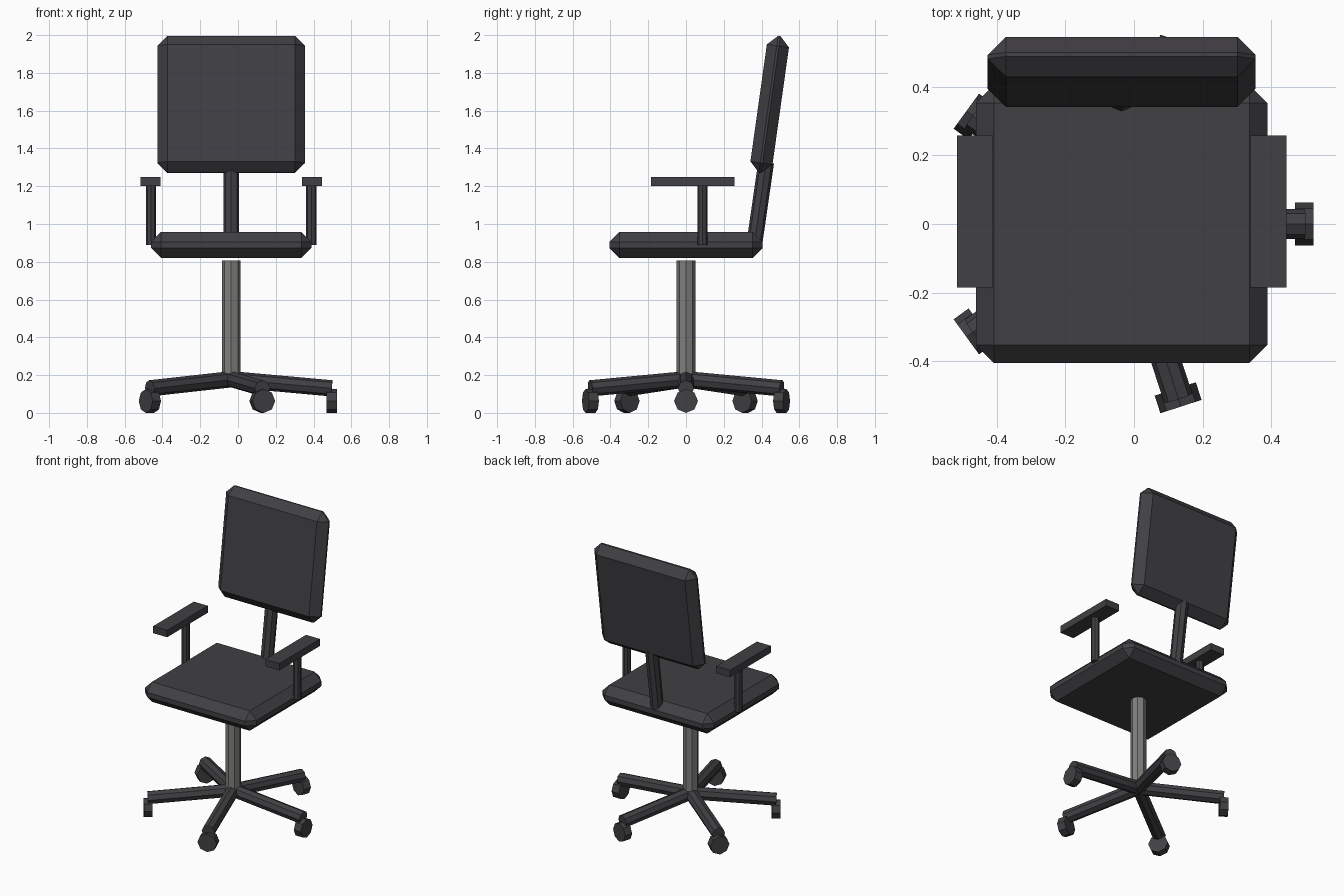
import bpy, math
from mathutils import Vector

if "Cube" in bpy.data.objects:
    bpy.data.objects.remove(bpy.data.objects["Cube"])

CX = -0.036  # chair axis (the five-star base is asymmetric in x)

def material(name, rgb):
    m = bpy.data.materials.new(name)
    m.diffuse_color = (*rgb, 1)
    m.use_nodes = True
    m.node_tree.nodes["Principled BSDF"].inputs["Base Color"].default_value = m.diffuse_color
    return m

black = material("charcoal", (0.052, 0.050, 0.056))
steel = material("grey steel", (0.21, 0.215, 0.205))

def box(name, center, size, bevel=0, tilt=0):
    bpy.ops.mesh.primitive_cube_add(size=1, location=center)
    o = bpy.context.object
    o.name = name
    o.scale = size
    bpy.ops.object.transform_apply(location=False, rotation=False, scale=True)
    o.rotation_euler.x = tilt
    o.data.materials.append(black)
    if bevel:
        b = o.modifiers.new("chamfer", 'BEVEL')
        b.width = bevel
        b.segments = 1
    return o

def tube(name, start, end, radius, mat=black):
    a, b = Vector(start), Vector(end)
    d = b - a
    bpy.ops.mesh.primitive_cylinder_add(vertices=8, radius=radius, depth=d.length, location=(a + b) / 2)
    o = bpy.context.object
    o.name = name
    if d.xy.length > 1e-5:
        o.rotation_euler = d.to_track_quat('Z', 'Y').to_euler()
    o.data.materials.append(mat)
    return o

# Seat and backrest cushions
box("seat", (CX, 0, 0.889), (0.848, 0.81, 0.137), 0.052)
box("backrest", (CX, 0.443, 1.633), (0.78, 0.118, 0.732), 0.053, -math.radians(8))

# Backrest support and gas column
tube("back_support", (CX, 0.364, 0.91), (CX, 0.424, 1.325), 0.042)
tube("column", (CX, 0, 0.19), (CX, 0, 0.808), 0.05, steel)

# Armrests
for side, label in ((-1, "left"), (1, "right")):
    tube(label + "_arm_post", (CX + side * 0.424, 0.088, 0.89), (CX + side * 0.424, 0.088, 1.21), 0.027)
    box(label + "_arm_pad", (CX + side * 0.427, 0.036, 1.224), (0.106, 0.442, 0.048))

# Five-star base with casters
for i in range(5):
    a = i * math.tau / 5
    def at(r, z):
        return (CX + r * math.cos(a), r * math.sin(a), z)
    tube(f"base_leg_{i + 1}", at(0, 0.178), at(0.533, 0.130), 0.043)
    tube(f"caster_{i + 1}", at(0.505, 0.063), at(0.559, 0.063), 0.063)
